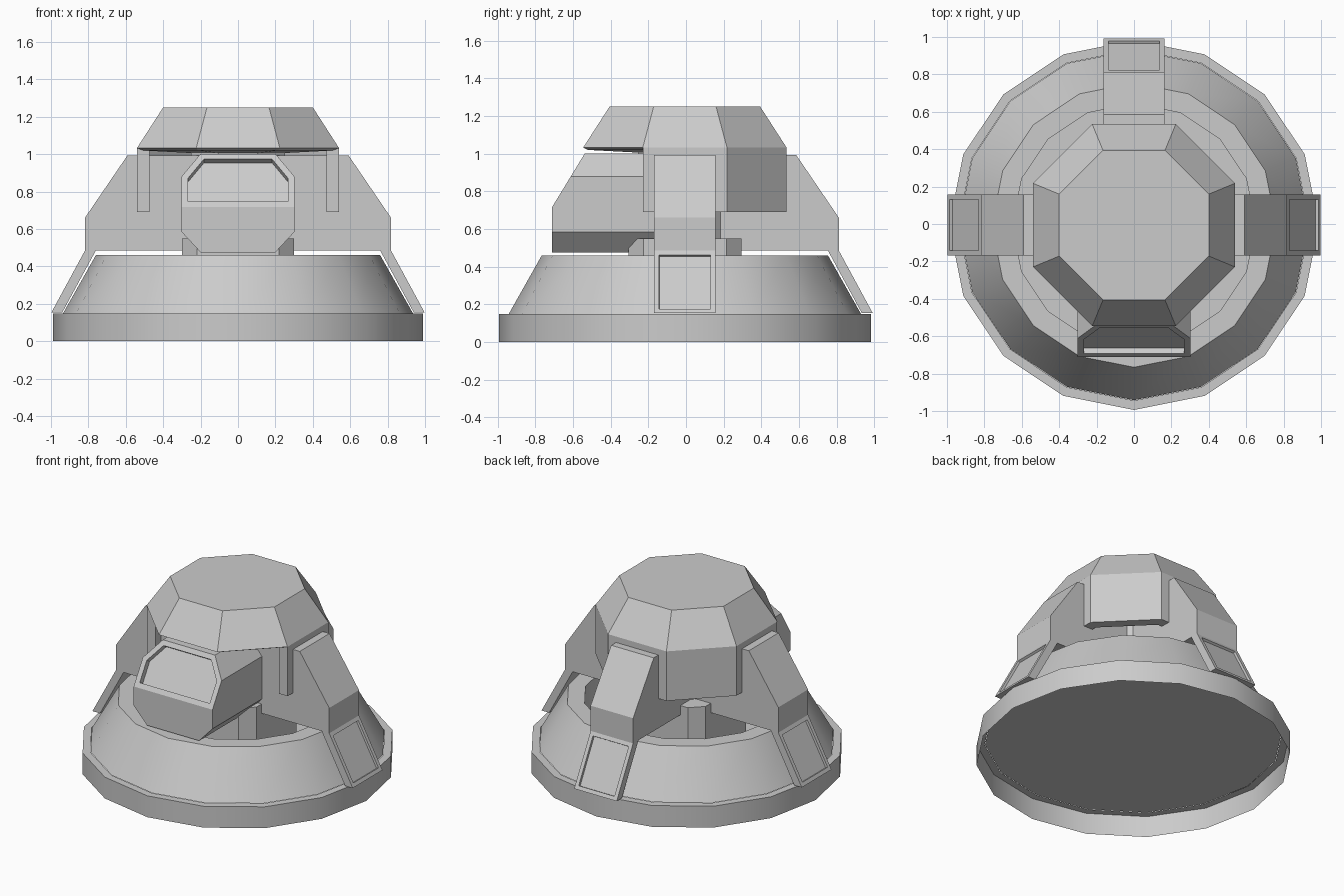
import bpy, bmesh
from math import cos, sin, pi
from mathutils import Vector, Matrix

if "Cube" in bpy.data.objects:
    bpy.data.objects.remove(bpy.data.objects["Cube"])

Y0 = -0.006  # small offset so the overall bounds are centred


def finish(bm, name, smooth=False):
    bmesh.ops.recalc_face_normals(bm, faces=bm.faces)
    bmesh.ops.translate(bm, verts=bm.verts, vec=(0, Y0, 0))
    me = bpy.data.meshes.new(name)
    bm.to_mesh(me)
    bm.free()
    ob = bpy.data.objects.new(name, me)
    bpy.context.collection.objects.link(ob)
    if smooth:
        bpy.ops.object.select_all(action='DESELECT')
        bpy.context.view_layer.objects.active = ob
        ob.select_set(True)
        bpy.ops.object.shade_smooth_by_angle(angle=pi / 6)
    return ob


def lathe(name, profile, sides, turn=0.0, smooth=False, cap=True):
    """Spin (radius, z) points around z, optionally capped at both ends."""
    bm = bmesh.new()
    rings = [[bm.verts.new((r * cos(turn + 2 * pi * i / sides),
                            r * sin(turn + 2 * pi * i / sides), z))
              for i in range(sides)] for r, z in profile]
    for a, b in zip(rings, rings[1:]):
        for i in range(sides):
            j = (i + 1) % sides
            bm.faces.new((a[i], a[j], b[j], b[i]))
    if cap:
        bm.faces.new(rings[0])
        bm.faces.new(rings[-1])
    return finish(bm, name, smooth)


def prism(points, vec):
    """Extrude a flat polygon along a vector."""
    bm = bmesh.new()
    face = bm.faces.new([bm.verts.new(p) for p in points])
    new = bmesh.ops.extrude_face_region(bm, geom=[face])['geom']
    bmesh.ops.translate(bm, vec=vec, verts=[v for v in new if isinstance(v, bmesh.types.BMVert)])
    bmesh.ops.recalc_face_normals(bm, faces=bm.faces)
    return bm


def recess(bm, normal, width, depth):
    """Sink a framed panel into the face that points along a normal."""
    bm.normal_update()
    n = Vector(normal).normalized()
    face = max(bm.faces, key=lambda f: f.normal.dot(n))
    bmesh.ops.inset_region(bm, faces=[face], thickness=width, use_even_offset=True)
    bmesh.ops.inset_region(bm, faces=[face], thickness=0.001, use_even_offset=True)
    bmesh.ops.translate(bm, verts=list(face.verts), vec=-n * depth)


def oct_r(apothem):
    return apothem / cos(pi / 8)


# base: thin open band with a ledge, carrying a sloped skirt with a sunken well
lathe('base_band', [(0.988, 0.0), (0.988, 0.148), (0.938, 0.148)], 16, smooth=True, cap=False)
lathe('base_skirt', [(0.936, 0.148), (0.76, 0.46), (0.65, 0.46), (0.65, 0.155)], 16, smooth=True)

# central pedestal: square with cut corners
a, b, z = 0.3, 0.22, 0.15
finish(prism([(a, -b, z), (a, b, z), (b, a, z), (-b, a, z), (-a, b, z), (-a, -b, z),
              (-b, -a, z), (b, -a, z)], (0, 0, 0.4)), 'pedestal')

# inner core and octagonal roof cap
lathe('core', [(oct_r(.25), 0.54), (oct_r(.25), 1.01)], 8, pi / 8)
lathe('roof_cap', [(oct_r(.25), 1.006), (oct_r(.515), 1.02), (oct_r(.54), 1.033),
                   (oct_r(.4), 1.25)], 8, pi / 8)


# wall hanging below the cap around the sides and back
def arc(ap):
    pts = [(oct_r(ap) * cos(t), oct_r(ap) * sin(t))
           for t in [-pi / 8 + i * pi / 4 for i in range(6)]]
    pts[0], pts[-1] = (ap, -0.222), (-ap, -0.222)
    return pts


outline = arc(0.54) + arc(0.473)[::-1]
finish(prism([(x, y, 0.69) for x, y in outline], (0, 0, 0.343)), 'hanging_wall')

# front window housing: octagonal section cut by a slanted, recessed face
section = [(.2, .475), (.302, .585), (.302, .88), (.2, 1.002),
           (-.2, 1.002), (-.302, .88), (-.302, .585), (-.2, .475)]
bm = prism([(x, -0.705, z) for x, z in section], (0, 0.65, 0))
slant = (0, -0.287, 0.175)
bmesh.ops.bisect_plane(bm, geom=bm.verts[:] + bm.edges[:] + bm.faces[:], dist=1e-5,
                       plane_co=(0, -0.705, 0.717), plane_no=slant, clear_outer=True)
bmesh.ops.holes_fill(bm, edges=[e for e in bm.edges if e.is_boundary], sides=0)
bmesh.ops.recalc_face_normals(bm, faces=bm.faces)
recess(bm, slant, 0.034, 0.036)
finish(bm, 'window_housing')

# three buttress legs, each with a sunken foot panel
leg = [(.15, .485), (.76, .485), (.94, .153), (.998, .153),
       (.818, .485), (.818, .66), (.592, .992), (.15, .992)]
for name, turn in (('right_leg', 0), ('back_leg', pi / 2), ('left_leg', pi)):
    bm = prism([(r, -0.163, z) for r, z in leg], (0, 0.326, 0))
    recess(bm, (0.332, 0, 0.18), 0.026, 0.016)
    bmesh.ops.rotate(bm, verts=bm.verts, matrix=Matrix.Rotation(turn, 3, 'Z'))
    finish(bm, name)
